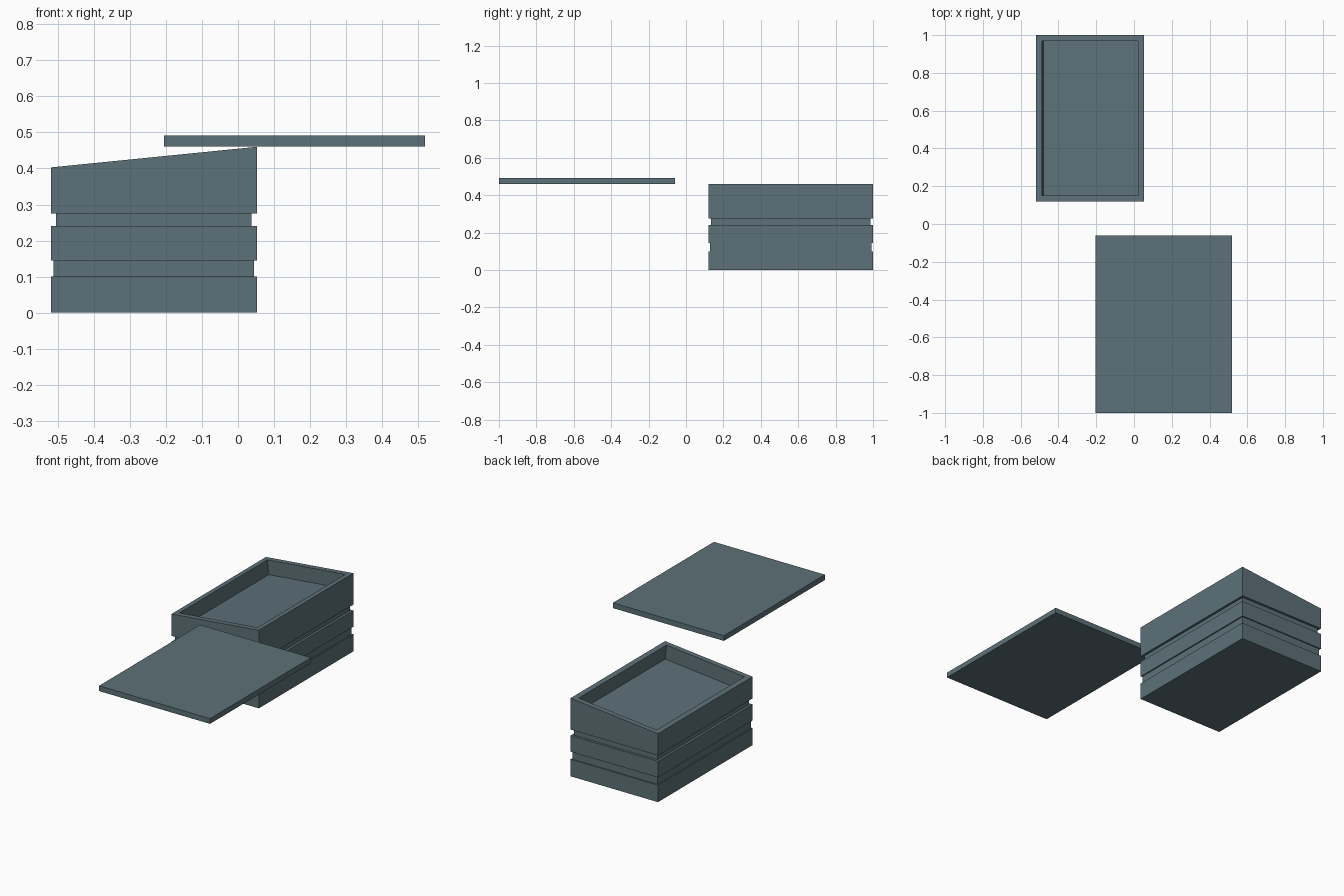
import bpy, bmesh

if "Cube" in bpy.data.objects:
    bpy.data.objects.remove(bpy.data.objects["Cube"])

X0, X1, Y0, Y1 = -0.518, 0.052, 0.12, 1.0
LOW, HIGH = 0.403, 0.46          # sloped rim heights
SLOPE = (HIGH - LOW) / (X1 - X0)

paint = bpy.data.materials.new("slate_paint")
paint.diffuse_color = (0.107, 0.165, 0.188, 1)
paint.use_nodes = True
paint.node_tree.nodes["Principled BSDF"].inputs["Base Color"].default_value = paint.diffuse_color


def finish(name, bm):
    bmesh.ops.recalc_face_normals(bm, faces=bm.faces)
    mesh = bpy.data.meshes.new(name)
    bm.to_mesh(mesh)
    bm.free()
    mesh.materials.append(paint)
    obj = bpy.data.objects.new(name, mesh)
    bpy.context.collection.objects.link(obj)
    return obj


def ring(bm, inset, height, shift=0.0):
    """Rectangular loop of the box; height is a function of x."""
    corners = [(X0 + inset, Y0 + inset), (X1 - inset, Y0 + inset),
               (X1 - inset, Y1 - inset), (X0 + inset, Y1 - inset)]
    return [bm.verts.new((x + shift, y, height(x))) for x, y in corners]


def flat(z):
    return lambda x: z


def rim(drop):
    return lambda x: LOW + (x - X0) * SLOPE - drop


# Stacked body: grooved outside, sloped rim and a recess sunk along the rim normal
depth = 0.085
levels = [(0, flat(0), 0), (0, flat(0.10), 0),
          (0.007, flat(0.10), 0), (0.007, flat(0.145), 0),
          (0, flat(0.145), 0), (0, flat(0.24), 0),
          (0.014, flat(0.24), 0), (0.014, flat(0.275), 0),
          (0, flat(0.275), 0), (0, rim(0), 0),
          (0.031, rim(0), 0), (0.031, rim(depth), depth * SLOPE)]
bm = bmesh.new()
rings = [ring(bm, *lv) for lv in levels]
bm.faces.new(rings[0][::-1])
for a, b in zip(rings, rings[1:]):
    for i in range(4):
        j = (i + 1) % 4
        bm.faces.new((a[i], a[j], b[j], b[i]))
bm.faces.new(rings[-1])
finish("stacked_box", bm)

# Loose lid lying beside the box
bm = bmesh.new()
bmesh.ops.create_cube(bm, size=1)
bmesh.ops.scale(bm, vec=(0.723, 0.94, 0.031), verts=bm.verts)
lid = finish("lid", bm)
lid.location = (0.1565, -0.53, 0.4765)
